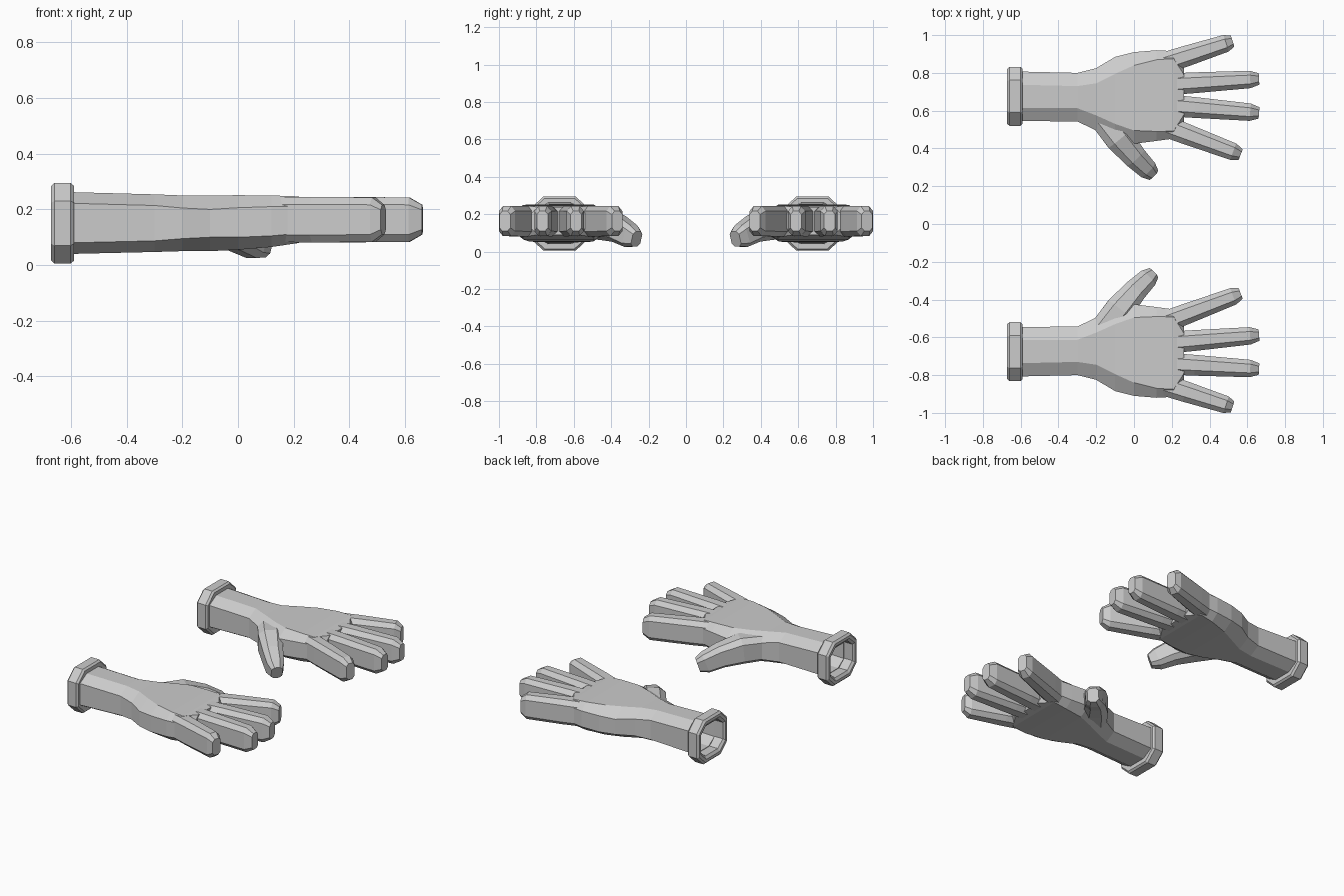
import bpy
import bmesh
from mathutils import Vector

cube = bpy.data.objects.get("Cube")
if cube:
    bpy.data.objects.remove(cube, do_unlink=True)

grey = bpy.data.materials.new("glove_grey")
grey.use_nodes = True
grey.diffuse_color = (0.6, 0.6, 0.6, 1)
grey.node_tree.nodes["Principled BSDF"].inputs["Base Color"].default_value = (0.6, 0.6, 0.6, 1)

UP = Vector((0, 0, 1))


def ring(center, direction, w, h, cw, ch):
    """Chamfered rectangle of half size w, h, facing along direction."""
    d = Vector(direction).normalized()
    side = UP.cross(d).normalized()
    up = d.cross(side)
    a, b = w - cw, h - ch
    outline = [(w, -b), (w, b), (a, h), (-a, h), (-w, b), (-w, -b), (-a, -h), (a, -h)]
    return [Vector(center) + side * u + up * v for u, v in outline]


def loft(name, rings, side, closed=False):
    """Skin a list of rings; side -1 mirrors the part across y."""
    bm = bmesh.new()
    loops = [[bm.verts.new((p.x, p.y * side, p.z)) for p in r] for r in rings]
    n = len(loops[0])
    pairs = list(zip(loops, loops[1:]))
    if closed:
        pairs.append((loops[-1], loops[0]))
    else:
        bm.faces.new(loops[0])
        bm.faces.new(loops[-1])
    for r, s in pairs:
        for i in range(n):
            j = (i + 1) % n
            bm.faces.new((r[i], r[j], s[j], s[i]))
    bmesh.ops.recalc_face_normals(bm, faces=bm.faces)
    mesh = bpy.data.meshes.new(name)
    bm.to_mesh(mesh)
    bm.free()
    mesh.materials.append(grey)
    obj = bpy.data.objects.new(name, mesh)
    bpy.context.collection.objects.link(obj)
    return obj


def x_ring(x, y0, y1, z0, z1, cw, ch):
    return ring((x, (y0 + y1) / 2, (z0 + z1) / 2), (1, 0, 0),
                (y1 - y0) / 2, (z1 - z0) / 2, cw, ch)


def palm(name, side):
    # hollow sleeve first, then the outer skin from wrist to knuckles
    return loft(name, [
        x_ring(-0.32, 0.57, 0.78, 0.07, 0.23, 0.06, 0.04),
        x_ring(-0.60, 0.56, 0.79, 0.055, 0.245, 0.06, 0.04),
        x_ring(-0.60, 0.545, 0.807, 0.04, 0.262, 0.07, 0.04),
        x_ring(-0.30, 0.543, 0.80, 0.047, 0.254, 0.07, 0.04),
        x_ring(-0.20, 0.495, 0.825, 0.05, 0.25, 0.08, 0.045),
        x_ring(-0.10, 0.44, 0.885, 0.05, 0.25, 0.09, 0.05),
        x_ring(0.0, 0.425, 0.91, 0.055, 0.251, 0.07, 0.045),
        x_ring(0.12, 0.44, 0.92, 0.065, 0.25, 0.05, 0.04),
        x_ring(0.21, 0.452, 0.915, 0.078, 0.247, 0.04, 0.035),
        x_ring(0.265, 0.54, 0.83, 0.09, 0.238, 0.04, 0.035)], side)


def finger(name, base, tip, side):
    a, b = Vector((*base, 0.163)), Vector((*tip, 0.163))
    d = b - a
    stages = [(0, 0.058, 0.08), (0.35, 0.055, 0.082), (0.91, 0.046, 0.08), (1, 0.03, 0.053)]
    return loft(name, [ring(a + d * t, d, w, h, w * 0.5, h * 0.33)
                       for t, w, h in stages], side)


def thumb(name, side):
    pts = [Vector(p) for p in ((-0.18, 0.58, 0.15), (-0.08, 0.455, 0.15), (0.0, 0.36, 0.122),
                               (0.065, 0.295, 0.083), (0.099, 0.264, 0.068))]
    sizes = [(0.07, 0.08), (0.075, 0.085), (0.062, 0.072), (0.052, 0.062), (0.034, 0.042)]
    rings = []
    for i, (w, h) in enumerate(sizes):
        d = pts[min(i + 1, len(pts) - 1)] - pts[max(i - 1, 0)]
        rings.append(ring(pts[i], d, w, h, w * 0.5, h * 0.35))
    return loft(name, rings, side)


def cuff(name, side):
    # rolled band: inner wall, rounded rims and outer wall
    profile = [(-0.59, 0.118, 0.098), (-0.66, 0.118, 0.098), (-0.672, 0.128, 0.115),
               (-0.672, 0.145, 0.133), (-0.66, 0.156, 0.145), (-0.602, 0.156, 0.145),
               (-0.59, 0.146, 0.135)]
    return loft(name, [ring((x, 0.676, 0.15), (1, 0, 0), w, h, w * 0.45, h * 0.45)
                       for x, w, h in profile], side, closed=True)


def weld(body, part):
    """Fuse a digit into the hand."""
    mod = body.modifiers.new("weld", 'BOOLEAN')
    mod.operation = 'UNION'
    mod.solver = 'EXACT'
    mod.object = part
    bpy.context.view_layer.objects.active = body
    bpy.ops.object.modifier_apply(modifier=mod.name)
    bpy.data.objects.remove(part, do_unlink=True)


FINGERS = {
    "little_finger": ((0.14, 0.845), (0.522, 0.968)),
    "ring_finger": ((0.14, 0.737), (0.662, 0.768)),
    "middle_finger": ((0.14, 0.632), (0.662, 0.588)),
    "index_finger": ((0.12, 0.535), (0.565, 0.368)),
}

# the two gloves mirror each other across y
for label, side in (("back", 1), ("front", -1)):
    hand = palm(label + "_glove", side)
    for name, (base, tip) in FINGERS.items():
        weld(hand, finger(name, base, tip, side))
    weld(hand, thumb("thumb", side))
    cuff(label + "_glove_cuff", side)
